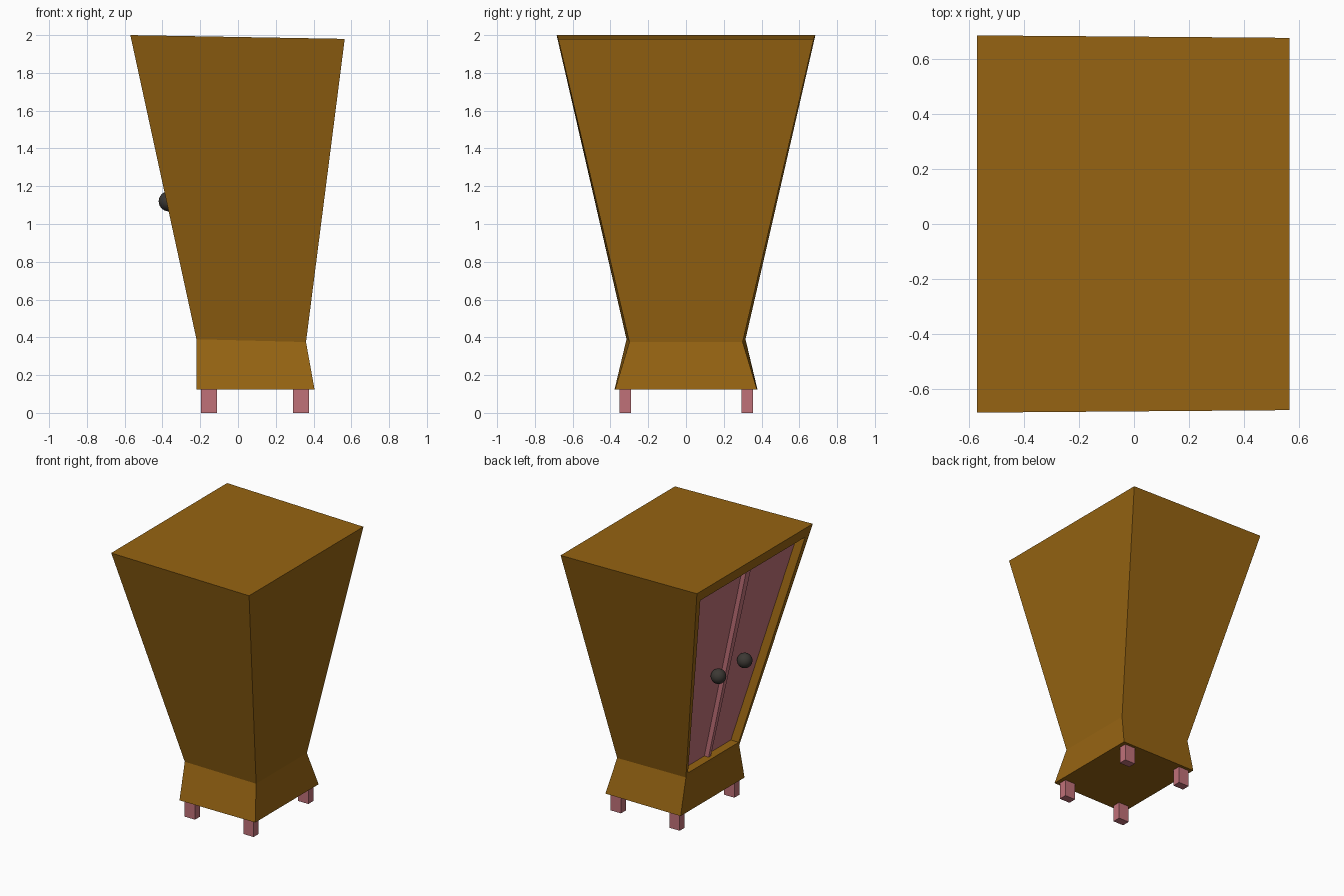
import bpy
import bmesh

if "Cube" in bpy.data.objects:
    bpy.data.objects.remove(bpy.data.objects["Cube"])


def material(name, rgb):
    mat = bpy.data.materials.new(name)
    mat.use_nodes = True
    mat.diffuse_color = (*rgb, 1)
    mat.node_tree.nodes["Principled BSDF"].inputs["Base Color"].default_value = (*rgb, 1)
    return mat


brown = material("brown wood", (0.305, 0.127, 0.006))
pink = material("dusty pink", (0.527, 0.165, 0.191))
dark = material("dark knob", (0.045, 0.04, 0.034))


def finish(name, bm, mat):
    bmesh.ops.recalc_face_normals(bm, faces=bm.faces)
    mesh = bpy.data.meshes.new(name)
    bm.to_mesh(mesh)
    bm.free()
    mesh.materials.append(mat)
    obj = bpy.data.objects.new(name, mesh)
    bpy.context.collection.objects.link(obj)
    return obj


def ring(bm, points):
    return [bm.verts.new(p) for p in points]


def bridge(bm, a, b, skip=None):
    for i in range(4):
        if i != skip:
            j = (i + 1) % 4
            bm.faces.new((a[i], a[j], b[j], b[i]))


# Leaning door side: x of the outer surface and half width of the opening
def door_x(z):
    return -0.57 + 0.35 * (2 - z) / 1.61


def opening_half(z):
    return 0.30 + (z - 0.42) * 0.32 / 1.5


LOW, HIGH, DEPTH = 0.42, 1.92, 0.075


def panel_ring(u0, u1, depth):
    corners = ((u1, LOW), (u0, LOW), (u0, HIGH), (u1, HIGH))
    return [(door_x(z) + depth, u * opening_half(z), z) for u, z in corners]


# Cabinet body: flared base, waist and wide top, with a recessed opening
def level(xl, yl, zl, xr, yr, zr):
    return [(xl, yl, zl), (xl, -yl, zl), (xr, -yr, zr), (xr, yr, zr)]


bm = bmesh.new()
base = ring(bm, level(-0.22, 0.378, 0.125, 0.405, 0.375, 0.125))
waist = ring(bm, level(-0.22, 0.315, 0.39, 0.36, 0.30, 0.375))
top = ring(bm, level(-0.57, 0.685, 2.0, 0.565, 0.676, 1.98))
bridge(bm, base, waist)
bridge(bm, waist, top, skip=0)
bm.faces.new(base)
bm.faces.new(top)
outer = [waist[0], waist[1], top[1], top[0]]
rim = ring(bm, panel_ring(-1, 1, 0))
back = ring(bm, panel_ring(-1, 1, DEPTH))
bridge(bm, outer, rim)
bridge(bm, rim, back)
bm.faces.new(back)
finish("cabinet_body", bm, brown)


# Doors and centre bar inside the opening
def panel(name, u0, u1, depth):
    bm = bmesh.new()
    front = ring(bm, panel_ring(u0, u1, depth))
    rear = ring(bm, panel_ring(u0, u1, DEPTH))
    bridge(bm, front, rear)
    bm.faces.new(front)
    bm.faces.new(rear)
    finish(name, bm, pink)


panel("front_door", -1, -0.045, 0.065)
panel("back_door", 0.045, 1, 0.065)
panel("centre_bar", -0.045, 0.045, 0.03)

# Round knobs
for name, y in (("front_knob", -0.17), ("back_knob", 0.14)):
    bm = bmesh.new()
    bmesh.ops.create_uvsphere(bm, u_segments=32, v_segments=16, radius=0.053)
    knob = finish(name, bm, dark)
    knob.location = (-0.367, y, 1.12)
    for face in knob.data.polygons:
        face.use_smooth = True

# Square legs
for side, x in (("right", -0.153), ("left", 0.333)):
    for end, y in (("front", -0.322), ("back", 0.325)):
        bm = bmesh.new()
        bmesh.ops.create_cube(bm, size=1)
        bmesh.ops.scale(bm, vec=(0.086, 0.06, 0.13), verts=bm.verts)
        bmesh.ops.translate(bm, vec=(x, y, 0.065), verts=bm.verts)
        finish(f"{end}_{side}_leg", bm, pink)
